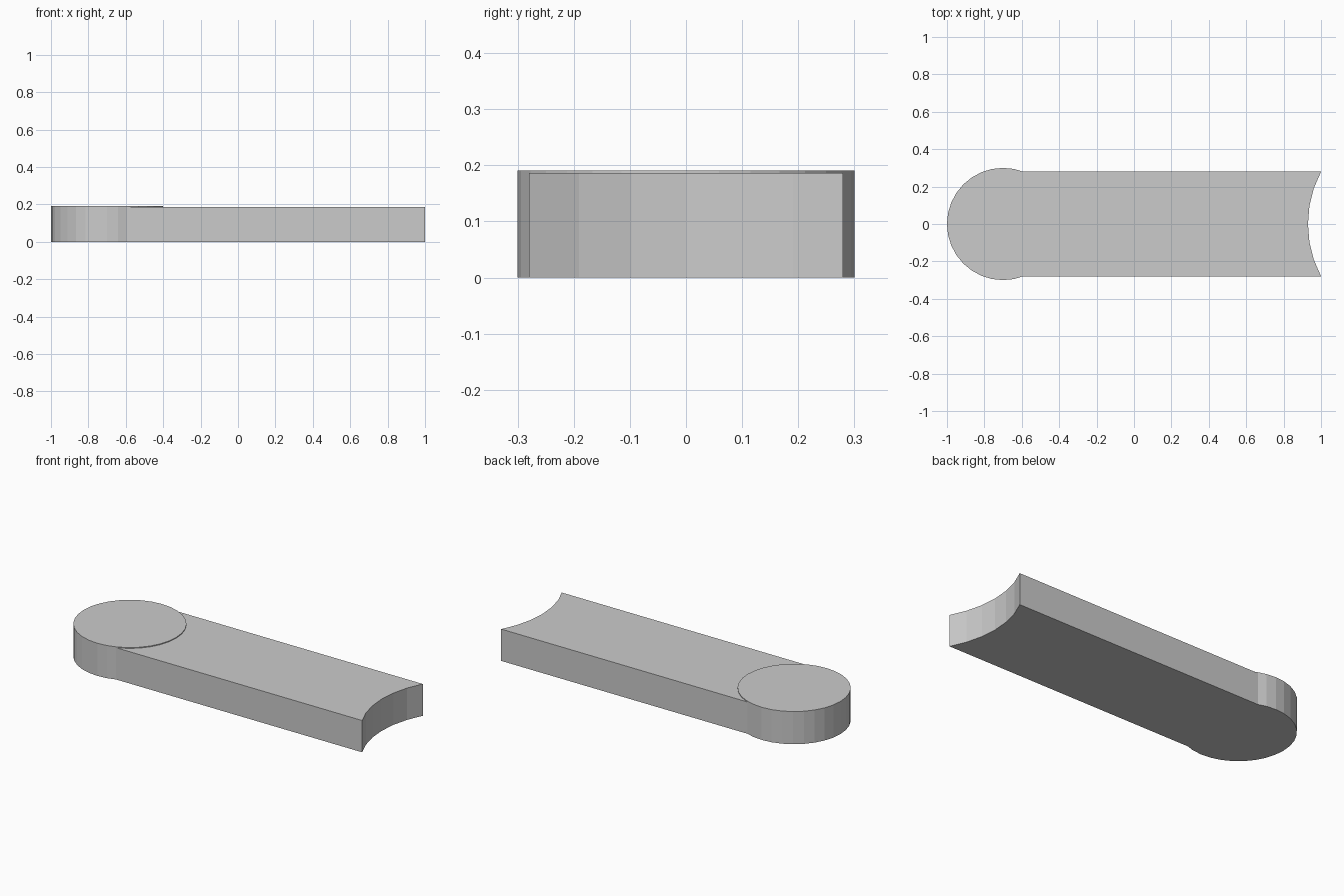
import bpy, bmesh, math

if "Cube" in bpy.data.objects:
    bpy.data.objects.remove(bpy.data.objects["Cube"])


def extruded(name, outline, height):
    """Solid prism standing on z = 0 from an anticlockwise outline."""
    bm = bmesh.new()
    base = bm.faces.new([bm.verts.new((x, y, 0)) for x, y in outline])
    top = bmesh.ops.extrude_face_region(bm, geom=[base], use_keep_orig=True)
    bmesh.ops.translate(bm, vec=(0, 0, height),
                        verts=[v for v in top["geom"] if isinstance(v, bmesh.types.BMVert)])
    bmesh.ops.recalc_face_normals(bm, faces=bm.faces)
    mesh = bpy.data.meshes.new(name)
    bm.to_mesh(mesh)
    bm.free()
    obj = bpy.data.objects.new(name, mesh)
    bpy.context.collection.objects.link(obj)
    return obj


# Round end: slightly wider and taller than the bar
SIDES = 32
disc = [(-0.7 + 0.3 * math.cos(2 * math.pi * i / SIDES),
         0.3 * math.sin(2 * math.pi * i / SIDES)) for i in range(SIDES)]
extruded("round_end", disc, 0.191)

# Bar with a hollow arc cut into its far end
HALF, DEPTH, STEPS = 0.28, 0.07, 6
radius = (HALF ** 2 + DEPTH ** 2) / (2 * DEPTH)
sweep = math.asin(HALF / radius)
arc = []
for i in range(STEPS + 1):
    a = sweep * (2 * i / STEPS - 1)
    arc.append((1 - DEPTH + radius * (1 - math.cos(a)), radius * math.sin(a)))
extruded("bar", [(-0.7, -HALF)] + arc + [(-0.7, HALF)], 0.186)
